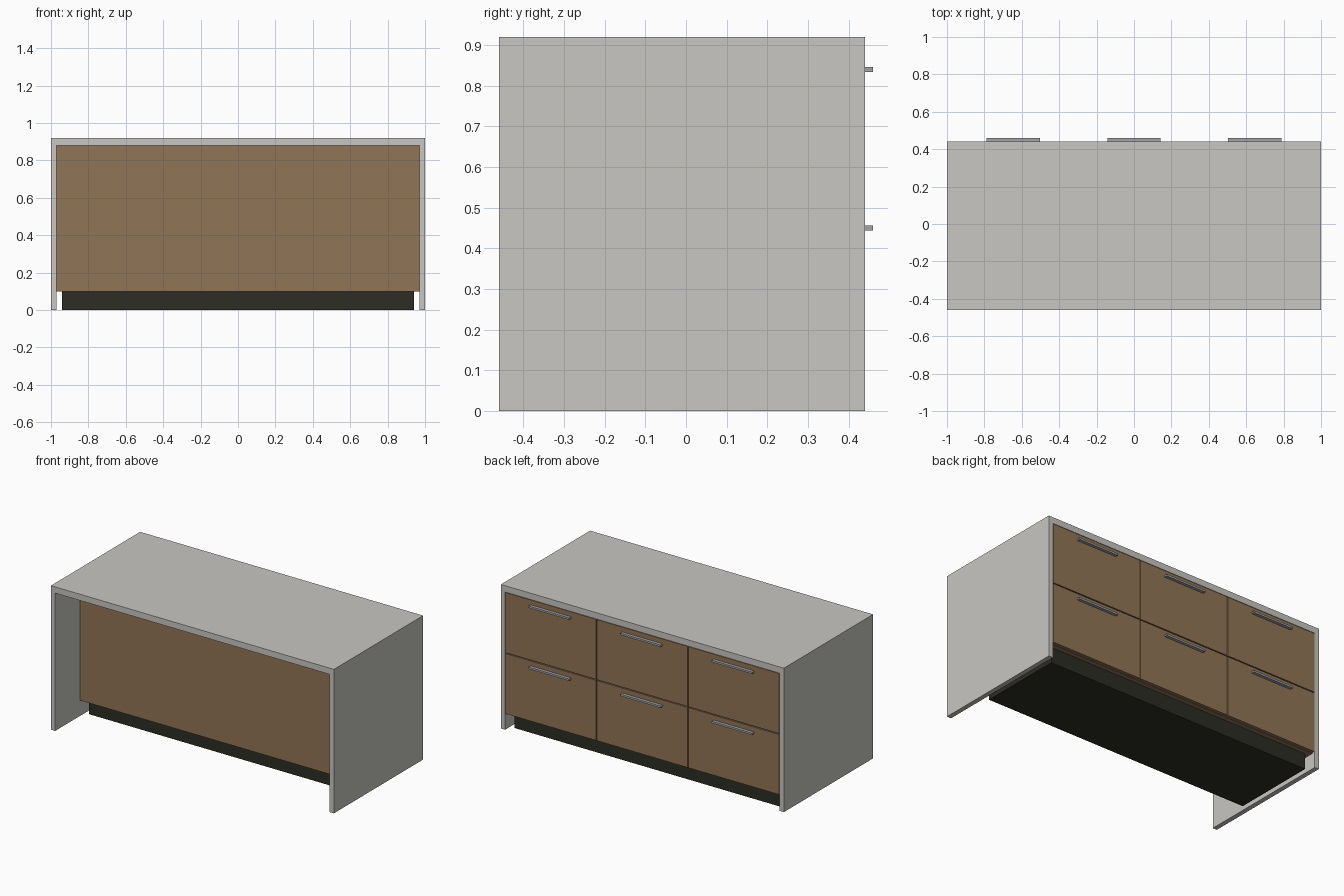
import bpy
import bmesh

cube = bpy.data.objects.get("Cube")
if cube:
    bpy.data.objects.remove(cube, do_unlink=True)


def material(name, rgb, roughness=0.6):
    m = bpy.data.materials.new(name)
    m.use_nodes = True
    m.diffuse_color = (*rgb, 1)
    bsdf = next(n for n in m.node_tree.nodes if n.type == "BSDF_PRINCIPLED")
    bsdf.inputs["Base Color"].default_value = (*rgb, 1)
    bsdf.inputs["Roughness"].default_value = roughness
    return m


stone = material("pale stone", (0.578, 0.571, 0.539))
wood = material("brown wood", (0.283, 0.178, 0.095))
dark = material("dark plinth", (0.026, 0.026, 0.017))
metal = material("grey metal", (0.37, 0.37, 0.38))


def add_object(name, bm, mat):
    bmesh.ops.recalc_face_normals(bm, faces=bm.faces)
    mesh = bpy.data.meshes.new(name)
    bm.to_mesh(mesh)
    bm.free()
    mesh.materials.append(mat)
    obj = bpy.data.objects.new(name, mesh)
    bpy.context.collection.objects.link(obj)
    return obj


def box(name, x, y, z, mat):
    """Box from (min, max) pairs on each axis."""
    bm = bmesh.new()
    bmesh.ops.create_cube(bm, size=1)
    for v in bm.verts:
        v.co = [(lo + hi) / 2 + c * (hi - lo) for c, (lo, hi) in zip(v.co, (x, y, z))]
    return add_object(name, bm, mat)


FRONT, BACK = -0.46, 0.44
TOP, UNDER, BASE = 0.92, 0.88, 0.10
INNER = 0.97

# Waterfall worktop: one U-shaped profile swept from front to back
profile = [(-1, 0), (-1, TOP), (1, TOP), (1, 0),
           (INNER, 0), (INNER, UNDER), (-INNER, UNDER), (-INNER, 0)]
bm = bmesh.new()
face = bm.faces.new([bm.verts.new((x, FRONT, z)) for x, z in profile])
swept = bmesh.ops.extrude_face_region(bm, geom=[face])["geom"]
bmesh.ops.translate(bm, vec=(0, BACK - FRONT, 0),
                    verts=[g for g in swept if isinstance(g, bmesh.types.BMVert)])
add_object("waterfall_worktop", bm, stone)

# Cabinet body, set back at the front for a seating overhang
box("cabinet_body", (-INNER, INNER), (-0.21, BACK - 0.02), (BASE, UNDER), wood)

# Recessed plinth
box("plinth", (-0.94, 0.94), (-0.16, 0.39), (0, BASE), dark)

# Drawer fronts with bar handles on the back side
columns, rows, gap = 3, 2, 0.003
width = 2 * INNER / columns
height = (UNDER - BASE) / rows
for row in range(rows):
    for col in range(columns):
        x0 = -INNER + col * width
        z0 = BASE + row * height
        cx, hz = x0 + width / 2, z0 + height - 0.04
        tag = f"{row + 1}_{col + 1}"
        box(f"drawer_front_{tag}", (x0 + gap, x0 + width - gap),
            (BACK - 0.02, BACK), (z0 + gap, z0 + height - gap), wood)
        box(f"drawer_handle_{tag}", (cx - 0.143, cx + 0.143),
            (BACK, BACK + 0.02), (hz - 0.006, hz + 0.006), metal)
